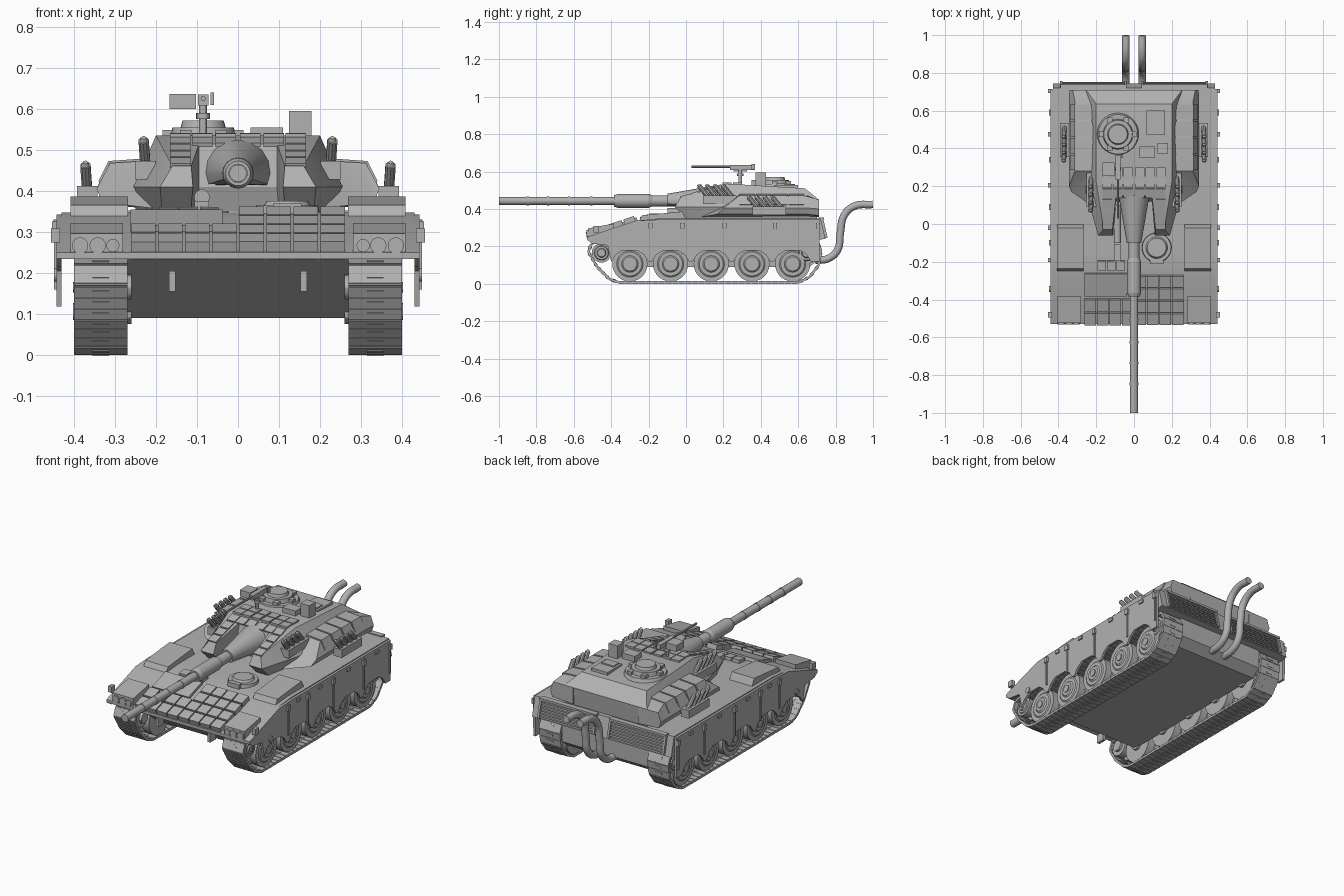
import bpy, bmesh
from math import atan2, radians, sin, cos
from mathutils import Matrix, Vector

if "Cube" in bpy.data.objects:
    bpy.data.objects.remove(bpy.data.objects["Cube"])

steel = bpy.data.materials.new("plain_grey")
steel.use_nodes = True
steel.diffuse_color = (0.44, 0.44, 0.44, 1)
steel.node_tree.nodes["Principled BSDF"].inputs["Base Color"].default_value = (0.44, 0.44, 0.44, 1)
parts = []


def finish(b, name, mirror=False):
    bmesh.ops.recalc_face_normals(b, faces=b.faces)
    me = bpy.data.meshes.new(name)
    b.to_mesh(me)
    b.free()
    me.materials.append(steel)
    ob = bpy.data.objects.new(name, me)
    bpy.context.collection.objects.link(ob)
    if mirror:
        ob.modifiers.new("mirror", 'MIRROR').use_clip = True
    parts.append(ob)


def box(b, c, s, tilt=0):
    m = Matrix.Translation(c) @ Matrix.Rotation(tilt, 4, 'X') @ Matrix.Diagonal((*s, 1))
    bmesh.ops.create_cube(b, size=1, matrix=m)


def cyl(b, p0, p1, r0, r1=None, n=20):
    p0, p1 = Vector(p0), Vector(p1)
    d = p1 - p0
    m = Matrix.Translation((p0 + p1) / 2) @ d.to_track_quat('Z', 'Y').to_matrix().to_4x4()
    return bmesh.ops.create_cone(b, cap_ends=True, segments=n, radius1=r0,
                                 radius2=r0 if r1 is None else r1, depth=d.length, matrix=m)["verts"]


def prism(b, profile, a0, a1, axis='x'):
    """Extrude a (y, z) profile along x, or an (x, z) profile along y."""
    put = (lambda p, a: (a, p[0], p[1])) if axis == 'x' else (lambda p, a: (p[0], a, p[1]))
    lo = [b.verts.new(put(p, a0)) for p in profile]
    hi = [b.verts.new(put(p, a1)) for p in profile]
    b.faces.new(lo)
    b.faces.new(hi[::-1])
    for i in range(len(lo)):
        j = (i + 1) % len(lo)
        b.faces.new((lo[i], lo[j], hi[j], hi[i]))


# Hull
b = bmesh.new()
prism(b, [(-.5, .235), (-.31, .09), (.66, .09), (.71, .13), (.71, .34), (-.27, .33)], -.27, .27)
finish(b, "lower_hull")
b = bmesh.new()
prism(b, [(-.53, .234), (-.53, .25), (-.27, .337), (-.15, .348), (.72, .348),
          (.745, .24), (.70, .234)], -.43, .43)
finish(b, "upper_hull")

# Side skirts with cut-outs over the wheels
wheels = [-.30 + .2175 * i for i in range(5)]
outline = [(.715, .343), (.715, .118)]
for c in reversed(wheels):
    outline += [(c + .1, .118), (c + .075, .155), (c + .04, .178),
                (c - .04, .178), (c - .075, .155), (c - .1, .118)]
outline += [(-.42, .205), (-.5, .215), (-.53, .235), (-.53, .25), (-.27, .337), (-.15, .343)]
b = bmesh.new()
prism(b, outline, .43, .443)
finish(b, "side_skirt", True)
b = bmesh.new()
for y in (-.19, -.02, .205, .475, .705):
    box(b, (.445, y, .245), (.008, .01, .17))
    box(b, (.447, y, .31), (.014, .022, .03))
for y in (-.1, .09, .34, .59):
    box(b, (.445, y, .322), (.01, .03, .016))
cyl(b, (.44, -.345, .195), (.449, -.345, .195), .016)
box(b, (.445, -.48, .292), (.022, .03, .034))
finish(b, "skirt_hinges", True)

# Road wheels, front sprocket, rear idler
b = bmesh.new()
for y, z, r in [(c, .106, .094) for c in wheels] + [(-.452, .165, .052), (.645, .165, .058)]:
    cyl(b, (.275, y, z), (.318, y, z), r, n=28)
    cyl(b, (.318, y, z), (.345, y, z), r * .7, n=24)
    cyl(b, (.345, y, z), (.385, y, z), r, n=28)
    cyl(b, (.383, y, z), (.39, y, z), r * .78, r * .68, n=28)
    cyl(b, (.388, y, z), (.397, y, z), r * .5, r * .4, n=20)
    cyl(b, (.395, y, z), (.402, y, z), r * .22, n=12)
    cyl(b, (.26, y, z), (.28, y, z), .03, n=12)
finish(b, "wheels", True)

# Tracks: links following a closed loop
loop = [(-.36, .007), (.6, .007), (.66, .035), (.71, .1), (.722, .18), (.70, .228), (-.46, .228),
        (-.505, .215), (-.522, .17), (-.475, .09), (-.41, .025)]
b = bmesh.new()
for p, q in zip(loop, loop[1:] + loop[:1]):
    p, q = Vector(p), Vector(q)
    d = q - p
    n = max(1, round(d.length / .036))
    ang = atan2(d.y, d.x)
    box(b, (.335, *((p + q) / 2)), (.13, d.length + .003, .009), ang)
    for i in range(n):
        m = p + d * (i + .5) / n
        box(b, (.335, m.x, m.y), (.13, d.length / n * .85, .014), ang)
        box(b, (.335, m.x, m.y), (.04, d.length / n * .3, .018), ang)
finish(b, "tracks", True)

# Front deck: headlights, raised covers, tow hooks, armour tiles
b = bmesh.new()
prism(b, [(-.525, .238), (-.525, .296), (-.385, .322), (-.385, .27)], .28, .408)
finish(b, "headlight_boxes", True)
b = bmesh.new()
for x, r in ((.305, .016), (.342, .02), (.385, .02)):
    cyl(b, (x, -.52, .267), (x, -.533, .267), r, n=16)
finish(b, "headlights", True)
b = bmesh.new()
prism(b, [(-.255, .33), (-.235, .366), (-.02, .386), (0, .345)], .268, .408)
finish(b, "deck_covers", True)
b = bmesh.new()
box(b, (.16, -.46, .18), (.016, .05, .05))
finish(b, "tow_hooks", True)

slope = atan2(.087, .26)
glacis = lambda y: .337 + (y + .27) * .087 / .26
b = bmesh.new()
for col in range(8):
    x = -.231 + col * .066
    step, rows = (.066, 4) if col > 3 else (.072, 2)
    for row in range(rows):
        y = -.498 + row * step
        box(b, (x, y, glacis(y) + .004), (.06, step - .006, .046), slope)
for x in (-.17, -.12, -.07):
    box(b, (x, -.22, .348), (.045, .05, .022), .1)
finish(b, "glacis_tiles")
b = bmesh.new()
box(b, (-.15, -.32, glacis(-.32) + .003), (.225, .125, .025), slope)
finish(b, "glacis_plate")
b = bmesh.new()
cyl(b, (.12, -.125, .34), (.12, -.125, .364), .08, .076, n=28)
cyl(b, (.12, -.125, .36), (.12, -.125, .376), .06, .05, n=28)
box(b, (.12, -.2, .357), (.07, .025, .025))
finish(b, "driver_hatch")

# Rear louvres
b = bmesh.new()
lean = atan2(.025, .108)
for i in range(7):
    z = .25 + i * .014
    box(b, (.215, .746 - (z - .24) * .23, z), (.33, .012, .008), lean)
for x in (.045, .385):
    box(b, (x, .735, .293), (.012, .022, .1), lean)
box(b, (.215, .724, .347), (.35, .03, .012))
finish(b, "rear_louvres", True)

# Exhaust pipes
for side, x in (("left", .043), ("right", -.043)):
    cu = bpy.data.curves.new(side + "_exhaust", 'CURVE')
    cu.dimensions = '3D'
    cu.bevel_depth, cu.bevel_resolution, cu.resolution_u = .02, 4, 6
    cu.use_fill_caps = True
    path = [(.69, .125), (.76, .135), (.81, .18), (.825, .27), (.845, .365), (.9, .415), (.998, .424)]
    sp = cu.splines.new('BEZIER')
    sp.bezier_points.add(len(path) - 1)
    for bp, (y, z) in zip(sp.bezier_points, path):
        bp.co = (x, y, z)
        bp.handle_left_type = bp.handle_right_type = 'AUTO'
    cu.materials.append(steel)
    bpy.context.collection.objects.link(bpy.data.objects.new(side + "_exhaust", cu))

# Turret body: lofted half outline with a cleft for the gun
roof = lambda y: .47 + y * .065 / .22 if y < .22 else .535 - (y - .22) * .06
base = [(0, .14), (.1, .14), (.115, .0), (.185, .0), (.22, .17), (.25, .70), (0, .70)]
mid = [(0, .12), (.095, .12), (.11, -.06), (.19, -.06), (.255, .17), (.255, .71), (0, .71)]
top = [(0, .15), (.095, .15), (.114, -.03), (.16, -.03), (.2, .22), (.2, .635), (0, .635)]
b = bmesh.new()
rings = [[b.verts.new((x, y, .35)) for x, y in base],
         [b.verts.new((x, y, .41 if y < .5 else .45)) for x, y in mid],
         [b.verts.new((x, y, roof(y))) for x, y in top]]
for lo, hi in zip(rings, rings[1:]):
    for i in range(6):
        b.faces.new((lo[i], lo[i + 1], hi[i + 1], hi[i]))
ridge = b.verts.new((0, .22, roof(.22)))
t = rings[2]
b.faces.new(t[:5] + [ridge])
b.faces.new([ridge, t[4], t[5], t[6]])
b.faces.new(rings[0])
finish(b, "turret_body", True)

# Turret side wings: low wedge at the front, bevelled full-width back
b = bmesh.new()
section = [(.2, .357, .08), (.33, .372, .17), (.345, .405, .2), (.312, .468, .28), (.2, .475, .28)]
stern = [(.2, .71, .357), (.33, .71, .365), (.342, .71, .4), (.325, .71, .45), (.2, .71, .45)]
front = [b.verts.new((x, y, z)) for x, z, y in section]
shoulder = [b.verts.new((x, .645, z)) for x, z, y in section]
back = [b.verts.new(p) for p in stern]
for lo, hi in ((front, shoulder), (shoulder, back)):
    for i in range(5):
        j = (i + 1) % 5
        b.faces.new((lo[i], lo[j], hi[j], hi[i]))
b.faces.new(front)
b.faces.new(back)
bmesh.ops.triangulate(b, faces=[f for f in b.faces if len(f.verts) > 4])
finish(b, "turret_wings", True)
b = bmesh.new()
for i in range(4):
    y = .285 + i * .089
    prism(b, [(.205, .47), (.312, .464), (.335, .42), (.34, .424), (.316, .473), (.205, .481)], y, y + .08, 'y')
finish(b, "wing_plates", True)

# Turret roof tiles
b = bmesh.new()
rake = atan2(.065, .22)
for row in range(6):
    y = -.005 + row * .056
    for col in range(3):
        x = (.03, .087, .141)[col]
        if col == 2 or row > 2:
            box(b, (x, y, roof(min(y, .22)) + .001), (.05, .05, .01), rake if row < 4 else 0)
finish(b, "roof_tiles", True)

# Gun: mantlet with a flat underside, sleeve, barrel and bands
gz = .443
b = bmesh.new()
for v in cyl(b, (0, .15, gz), (0, -.1, gz), .082, .038, n=16):
    v.co.z = max(v.co.z, .415)
finish(b, "mantlet")
b = bmesh.new()
for y0, y1, r0, r1 in ((-.05, -.2, .029, .029), (-.18, -.2, .03, .037), (-.2, -.365, .037, .037),
                       (-.365, -.385, .037, .03), (-.38, -1, .022, .021)):
    cyl(b, (0, y0, gz), (0, y1, gz), r0, r1, n=24)
for y in (-.5, -.62, -.73, -.84):
    cyl(b, (0, y, gz), (0, y - .012, gz), .0235, n=24)
finish(b, "gun_barrel")
b = bmesh.new()
cyl(b, (-.088, .1, .385), (-.088, -.1, .385), .019, n=16)
box(b, (-.088, -.15, .36), (.035, .09, .03))
finish(b, "gunner_sight")

# Smoke launchers
b = bmesh.new()
for x, y0, z in ((.226, .12, .465), (.368, .385, .405)):
    box(b, (x, y0 + .06, z - .015), (.05, .18, .045))
    for i in range(4):
        p = Vector((x, y0 + i * .042, z))
        tip = p + Vector((.004, -.05, .058))
        cyl(b, p, tip, .013, n=10)
        cyl(b, tip, tip + Vector((0, -.006, .007)), .01, .006, n=10)
finish(b, "smoke_launchers", True)

# Commander cupola, hatch and machine gun
cx, cy = -.085, .475
b = bmesh.new()
cyl(b, (cx, cy, .5), (cx, cy, .533), .118, .105, n=28)
cyl(b, (cx, cy, .533), (cx, cy, .555), .08, .075, n=28)
cyl(b, (cx, cy, .555), (cx, cy, .572), .055, .05, n=28)
for i in range(6):
    a = radians(60 * i)
    box(b, (cx + .085 * cos(a), cy + .085 * sin(a), .54), (.028, .028, .018))
finish(b, "cupola")
b = bmesh.new()
cyl(b, (cx, .29, .53), (cx, .29, .61), .01, n=12)
cyl(b, (cx, .29, .575), (cx, .29, .59), .017, n=12)
box(b, (cx, .3, .622), (.025, .13, .026))
cyl(b, (cx, .25, .625), (cx, .03, .625), .006, n=10)
box(b, (cx - .05, .29, .618), (.065, .07, .036))
box(b, (cx + .022, .36, .625), (.008, .02, .03))
finish(b, "machine_gun")

# Roof boxes and hatch
b = bmesh.new()
box(b, (.152, .4, .555), (.055, .055, .08))
box(b, (.07, .38, .535), (.08, .06, .04))
box(b, (.115, .535, .517), (.1, .13, .022))
box(b, (.115, .505, .53), (.075, .05, .01))
finish(b, "roof_boxes")

# Smooth the round parts, keep hard edges
bpy.ops.object.select_all(action='DESELECT')
for ob in parts:
    ob.select_set(True)
bpy.context.view_layer.objects.active = parts[0]
bpy.ops.object.shade_smooth_by_angle(angle=radians(30))
